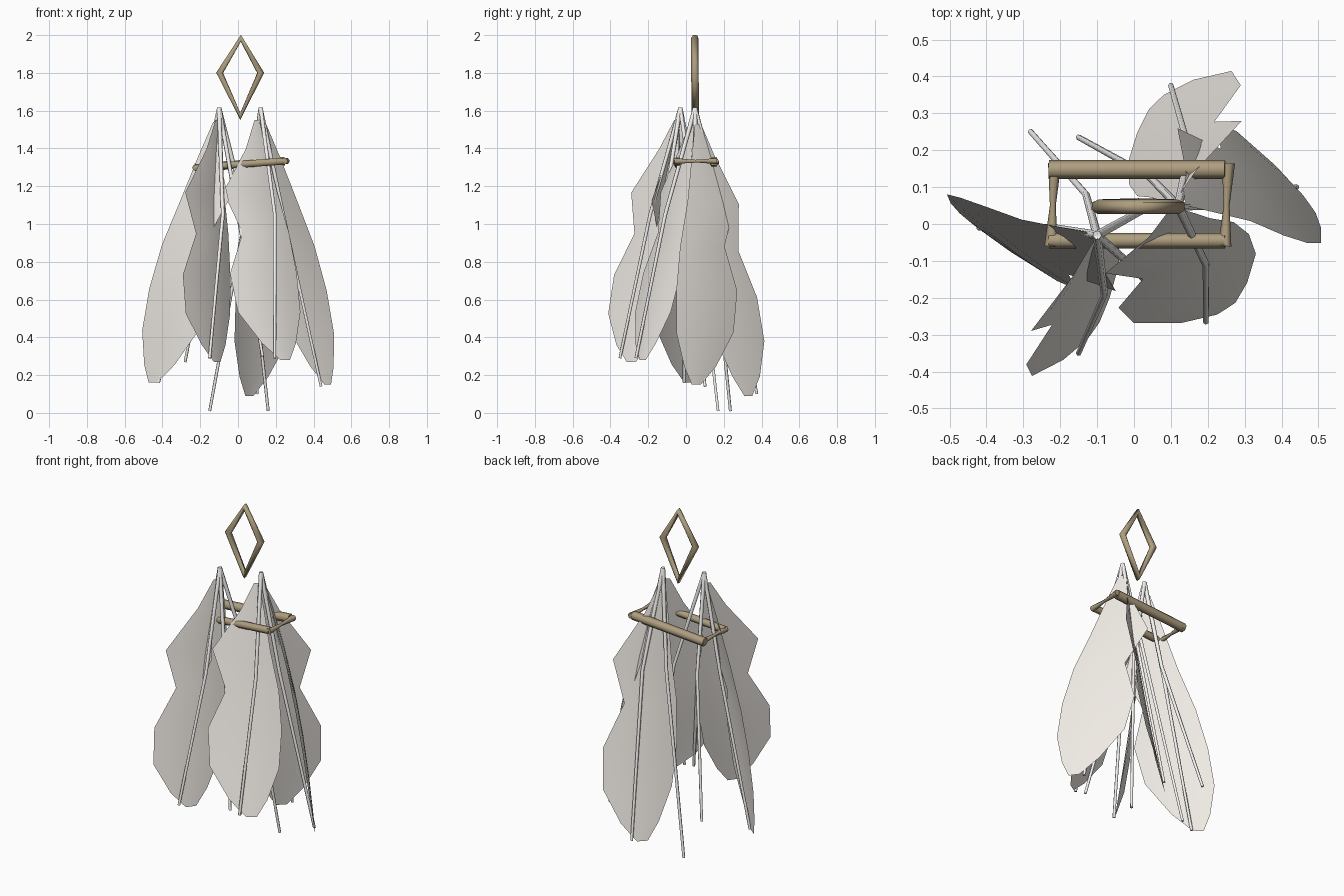
import bpy, math
from mathutils import Vector

if "Cube" in bpy.data.objects:
    bpy.data.objects.remove(bpy.data.objects["Cube"])


def material(name, color):
    m = bpy.data.materials.new(name)
    m.diffuse_color = (*color, 1)
    m.use_nodes = True
    m.node_tree.nodes["Principled BSDF"].inputs["Base Color"].default_value = m.diffuse_color
    return m


bronze = material("bronze", (0.42, 0.34, 0.21))
pale = material("pale", (0.87, 0.83, 0.78))
cord = material("cord", (0.92, 0.91, 0.89))


def tube(name, pts, radii, mat, closed=False):
    """Round tube through a few points, with a radius at each."""
    cu = bpy.data.curves.new(name, 'CURVE')
    cu.dimensions = '3D'
    cu.bevel_depth = 1.0
    cu.bevel_resolution = 1
    cu.use_fill_caps = not closed
    sp = cu.splines.new('POLY')
    sp.points.add(len(pts) - 1)
    for p, co, r in zip(sp.points, pts, radii):
        p.co = (*co, 1)
        p.radius = r
    sp.use_cyclic_u = closed
    cu.materials.append(mat)
    ob = bpy.data.objects.new(name, cu)
    bpy.context.collection.objects.link(ob)
    return ob


# Leaf outline: position along the length, lobed side, plain side
LEAF = [(0, .015, -.015), (.12, .085, -.045), (.30, .235, -.085),
        (.47, .155, -.135), (.64, .25, -.155), (.80, .235, -.145), (.93, .125, -.085),
        (1, .03, -.03)]
COLS = 6


def leaf(name, top, tip, w, bow, cup):
    """Hanging sheet, cupped across and bowed along its length."""
    top, tip = Vector(top), Vector(tip)
    w = Vector((*w, 0)).normalized()
    n = Vector((w.y, -w.x, 0))
    if n.dot(tip - top) < 0:
        n = -n
    verts, faces = [], []
    for t, a, b in LEAF:
        for i in range(COLS + 1):
            u = a + (b - a) * i / COLS
            out = bow * math.sin(math.pi * t) - cup * u * u
            verts.append(top.lerp(tip, t) + w * u + n * out)
    s = COLS + 1
    for r in range(len(LEAF) - 1):
        for i in range(COLS):
            k = r * s + i
            faces.append((k, k + 1, k + s + 1, k + s))
    me = bpy.data.meshes.new(name)
    me.from_pydata(verts, [], faces)
    me.materials.append(pale)
    me.shade_smooth()
    bpy.context.collection.objects.link(bpy.data.objects.new(name, me))


leaf("left_leaf", (-.12, -.03, 1.54), (-.45, .01, .16), (.77, -.64), .042, .3)
leaf("front_left_leaf", (-.11, -.05, 1.55), (-.11, -.29, .27), (-.58, -.81), -.015, .5)
leaf("front_right_leaf", (.10, .035, 1.55), (.25, -.23, .28), (-.84, -.54), -.015, .6)
leaf("right_leaf", (.14, .06, 1.53), (.475, .055, .15), (-.58, .81), .042, .3)
leaf("back_leaf", (.11, .065, 1.54), (.06, .33, .09), (.71, .70), -.018, .5)

# Cords hanging from the two knots: bend point and end point
KNOT_L, KNOT_R = (-.10, -.03, 1.615), (.12, .048, 1.615)
CORDS = [
    (KNOT_L, (-.08, -.19), (-.15, -.35, .29)),
    (KNOT_L, (-.13, .08), (-.28, .25, .27)),
    (KNOT_L, (.00, -.12), (.13, -.26, .30)),
    (KNOT_L, (.045, .05), (.16, .17, .01)),
    (KNOT_L, (-.22, -.01), (-.42, -.01, .16)),
    (KNOT_R, (.04, .13), (-.15, .235, .01)),
    (KNOT_R, (.15, .20), (.10, .375, .10)),
    (KNOT_R, (.195, -.11), (.195, -.265, .29)),
    (KNOT_R, (.24, .05), (.44, .10, .14)),
]
for i, (knot, bend, end) in enumerate(CORDS):
    tube(f"cord_{i + 1}", [knot, (*bend, 1.05), end], [.012, .010, .008], cord)

# Diamond hanging loop
tube("hanging_loop", [(.015, .047, 1.983), (.12, .047, 1.80), (.012, .05, 1.57), (-.097, .047, 1.80)],
     [.020] * 4, bronze, closed=True)

# Rectangular band: thick front and back bars, pinched side bars
XL, XR, ZL, ZR = -.23, .247, 1.298, 1.333
for name, y, r in (("band_front_bar", -.045, .021), ("band_back_bar", .148, .026)):
    tube(name, [(XL, y, ZL), (XR, y, ZR)], [r, r], bronze)
for name, x, z in (("band_left_bar", XL + .01, ZL), ("band_right_bar", XR + .004, ZR)):
    tube(name, [(x - .005, -.06, z), (x, .05, z), (x + .005, .165, z)], [.018, .008, .018], bronze)
